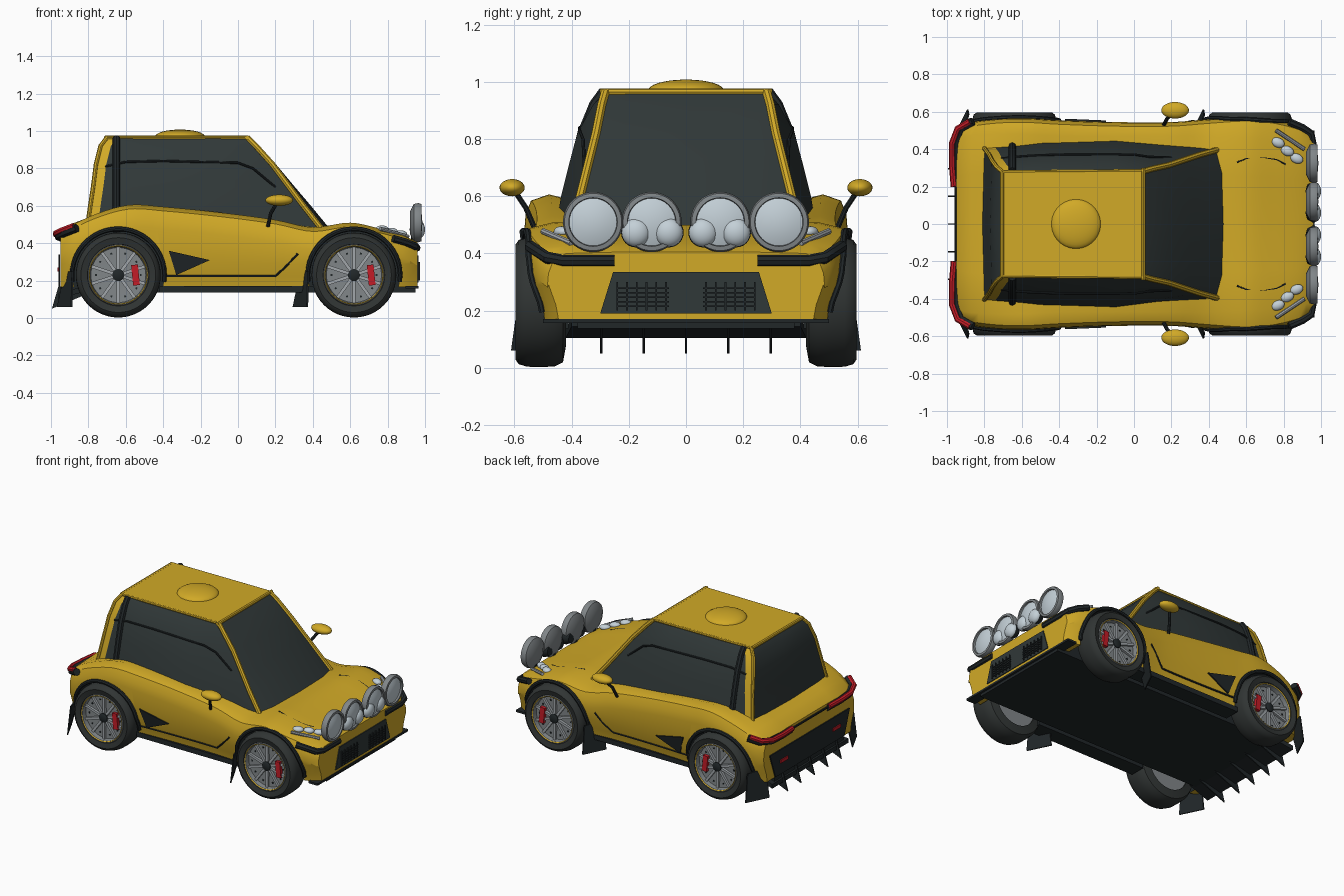
import bpy, bmesh, math
from mathutils import Vector, Matrix

if "Cube" in bpy.data.objects:
    bpy.data.objects.remove(bpy.data.objects["Cube"])


def material(name, rgb):
    m = bpy.data.materials.new(name)
    m.use_nodes = True
    m.diffuse_color = (*rgb, 1)
    m.node_tree.nodes["Principled BSDF"].inputs["Base Color"].default_value = (*rgb, 1)
    return m


PAINT = material("yellow paint", (.64, .40, .02))
GLASS = material("dark glass", (.03, .04, .04))
BLACK = material("black trim", (.015, .02, .022))
RUBBER = material("tyre rubber", (.03, .035, .034))
GREY = material("wheel grey", (.22, .24, .25))
SILVER = material("silver", (.36, .39, .41))
LENS = material("lamp lens", (.55, .63, .68))
RED = material("red", (.55, .012, .02))


def finish(ob, angle=40):
    bpy.ops.object.select_all(action='DESELECT')
    ob.select_set(True)
    bpy.context.view_layer.objects.active = ob
    bpy.ops.object.shade_smooth_by_angle(angle=math.radians(angle))
    return ob


def from_bmesh(name, bm, *mats, angle=40):
    bmesh.ops.recalc_face_normals(bm, faces=bm.faces)
    me = bpy.data.meshes.new(name)
    bm.to_mesh(me)
    bm.free()
    for m in mats:
        me.materials.append(m)
    ob = bpy.data.objects.new(name, me)
    bpy.context.collection.objects.link(ob)
    return finish(ob, angle)


def box(name, c, size, mat, rot=None):
    bm = bmesh.new()
    m = Matrix.Translation(c) @ (rot or Matrix()) @ Matrix.Diagonal((*size, 1))
    bmesh.ops.create_cube(bm, size=1, matrix=m)
    return from_bmesh(name, bm, mat)


def ball(name, c, r, mat, rot=None):
    bm = bmesh.new()
    m = Matrix.Translation(c) @ (rot or Matrix()) @ Matrix.Diagonal((*r, 1))
    bmesh.ops.create_uvsphere(bm, u_segments=28, v_segments=16, radius=1, matrix=m)
    return from_bmesh(name, bm, mat)


def tube(name, pts, r, mat):
    cu = bpy.data.curves.new(name, 'CURVE')
    cu.dimensions = '3D'
    cu.bevel_depth, cu.bevel_resolution, cu.use_fill_caps = r, 2, True
    sp = cu.splines.new('POLY')
    sp.points.add(len(pts) - 1)
    for p, co in zip(sp.points, pts):
        p.co = (*co, 1)
    cu.materials.append(mat)
    ob = bpy.data.objects.new(name, cu)
    bpy.context.collection.objects.link(ob)
    bpy.ops.object.select_all(action='DESELECT')
    ob.select_set(True)
    bpy.context.view_layer.objects.active = ob
    bpy.ops.object.convert(target='MESH')
    return finish(bpy.context.object)


def plate(name, pts, push, mat):
    bm = bmesh.new()
    f = bm.faces.new([bm.verts.new(p) for p in pts])
    new = bmesh.ops.extrude_face_region(bm, geom=[f], use_keep_orig=True)["geom"]
    bmesh.ops.translate(bm, vec=push, verts=[v for v in new if isinstance(v, bmesh.types.BMVert)])
    return from_bmesh(name, bm, mat)


def lathe(name, profile, c, axis, mat, steps=48):
    """Profile of (radius, offset along axis), spun about the axis through c."""
    bm = bmesh.new()
    q = Vector((0, 0, 1)).rotation_difference(Vector(axis)).to_matrix()
    vs = [bm.verts.new(Vector(c) + q @ Vector((r, 0, h))) for r, h in profile]
    es = [bm.edges.new(p) for p in zip(vs, vs[1:])]
    bmesh.ops.spin(bm, geom=vs + es, cent=c, axis=axis, angle=math.tau, steps=steps, use_merge=True)
    bmesh.ops.remove_doubles(bm, verts=bm.verts, dist=.0004)
    return from_bmesh(name, bm, mat)


def loft(name, rings, mats, rule=lambda i, j: 0, angle=40):
    bm = bmesh.new()
    vs = [[bm.verts.new(p) for p in ring] for ring in rings]
    n = len(vs[0])
    for i in range(len(vs) - 1):
        for j in range(n):
            k = (j + 1) % n
            f = bm.faces.new((vs[i][j], vs[i][k], vs[i + 1][k], vs[i + 1][j]))
            f.material_index = rule(i, j)
    bm.faces.new(vs[0])
    bm.faces.new(vs[-1])
    return from_bmesh(name, bm, *mats, angle=angle)


# Body shell stations: x, centre height, shoulder height, deck half width, full half width
STATIONS = [(-.95, .46, .45, .45, .50), (-.90, .50, .49, .47, .535), (-.75, .54, .56, .48, .56),
            (-.58, .55, .605, .48, .565), (-.4, .55, .595, .47, .555), (-.1, .53, .565, .47, .545),
            (.2, .51, .525, .47, .545), (.4, .49, .485, .47, .56), (.6, .50, .51, .46, .572),
            (.75, .47, .48, .45, .56), (.9, .43, .435, .43, .52), (.96, .405, .40, .42, .485)]


def station(x):
    k = max(i for i in range(len(STATIONS) - 1) if STATIONS[i][0] <= max(x, -.95))
    p = [STATIONS[min(max(k + d, 0), len(STATIONS) - 1)] for d in (-1, 0, 1, 2)]
    h = p[2][0] - p[1][0]
    t = min(max((x - p[1][0]) / h, 0), 1)
    out = []
    for a in range(1, 5):
        m1, m2 = (h * (p[i + 2][a] - p[i][a]) / (p[i + 2][0] - p[i][0]) for i in (0, 1))
        out.append((2*t**3 - 3*t*t + 1) * p[1][a] + (t**3 - 2*t*t + t) * m1
                   + (3*t*t - 2*t**3) * p[2][a] + (t**3 - t*t) * m2)
    return out


def half_section(x):
    zc, zs, ws, wm = station(x)
    return [(0, zc), (ws * .55, zc), (ws, zs), (wm - .022, zs - .022), (wm - .004, zs - .07),
            (wm, zs - .12), (wm - .005, .29), (wm - .03, .22), (wm - .04, .165)]


def side_y(x, z):
    pts = half_section(x)[3:]
    for (y0, z0), (y1, z1) in zip(pts, pts[1:]):
        if z >= z1:
            return y0 + (y1 - y0) * min(max((z0 - z) / (z0 - z1), 0), 1)
    return pts[-1][0]


rings = []
for i in range(49):
    x = -.95 + 1.91 * i / 48
    half = half_section(x)
    rings.append([(x, y, z) for y, z in half] + [(x, -y, z) for y, z in half[:0:-1]])
body = loft("body_shell", rings, [PAINT, BLACK])

# Wheel wells
WHEELS = [(wx, s) for wx in (-.64, .62) for s in (1, -1)]
for wx, s in WHEELS:
    well = lathe("well_cutter", [(0, -.14), (.245, -.14), (.245, .2), (0, .2)], (wx, s * .52, .23), (0, s, 0), BLACK)
    mod = body.modifiers.new("well", 'BOOLEAN')
    mod.operation, mod.object, mod.solver = 'DIFFERENCE', well, 'EXACT'
    mod.material_mode = 'TRANSFER'
    bpy.context.view_layer.objects.active = body
    bpy.ops.object.modifier_apply(modifier=mod.name)
    bpy.data.objects.remove(well)
finish(body)

# Cabin levels: z, front x, windscreen bulge, rear x, half widths at front, middle, rear
LEVELS = [(.46, .46, .045, -.81, .40, .46, .42), (.60, .35, .04, -.79, .37, .437, .39),
          (.70, .275, .03, -.775, .345, .412, .37), (.82, .185, .02, -.76, .315, .38, .34),
          (.92, .095, .01, -.735, .295, .325, .305), (.965, .05, 0, -.70, .282, .285, .275)]
rings = []
for z, xf, b, xr, yf, ym, yr in LEVELS:
    half = [(xf + b, 0), (xf + b * .8, yf * .7), (xf, yf), (-.1, ym), (-.5, ym * .985),
            (xr + .055, yr + .01), (xr, yr), (xr - .01, 0)]
    rings.append([(x, y, z) for x, y in half] + [(x, -y, z) for x, y in half[6:0:-1]])
loft("cabin_glass", rings, [GLASS, PAINT], lambda i, j: int(j in (5, 8)), 30)
plate("roof_panel", rings[-1], (0, 0, .008), PAINT)
ball("roof_dome", (-.31, 0, .97), (.133, .133, .038), PAINT)
tube("roof_header", [(.05, -.3, .965), (.05, .3, .965)], .012, PAINT)
tube("rear_header", [(-.705, -.28, .965), (-.705, .28, .965)], .012, PAINT)

for s in (1, -1):
    side = "left_" if s > 0 else "right_"
    # Pillars, rails and window lines
    tube(side + "front_pillar", [(l[1], s * l[4], l[0]) for l in LEVELS], .016, PAINT)
    tube(side + "rear_pillar", [(l[3], s * l[6], l[0]) for l in LEVELS], .012, PAINT)
    tube(side + "roof_rail", [(.05, s * .284, .965), (-.7, s * .278, .965)], .01, PAINT)
    tube(side + "centre_pillar", [(-.65, s * (l[6] + .3 * (l[5] - l[6]) + .008), l[0]) for l in LEVELS], .02, BLACK)
    tube(side + "window_line", [(-.71, s * .35, .81), (-.6, s * .363, .835), (-.4, s * .372, .84),
                                (0, s * .372, .83), (.08, s * .36, .8), (.2, s * .355, .7)], .006, BLACK)
    # Door mirror
    ball(side + "mirror", (.22, s * .608, .63), (.074, .044, .03), PAINT)
    tube(side + "mirror_stalk", [(.16, s * .53, .49), (.175, s * .56, .56), (.21, s * .6, .62)], .01, BLACK)
    # Side trim: intake, sill line, skirt
    plate(side + "side_intake", [(x, s * (side_y(x, z) + .012), z) for x, z in ((-.37, .36), (-.15, .31), (-.33, .23))],
          (0, -s * .009, 0), BLACK)
    sill = [(-.4 + .1 * i, .225) for i in range(7)] + [(.26, .28), (.32, .345)]
    tube(side + "sill_line", [(x, s * side_y(x, z), z) for x, z in sill], .006, BLACK)
    box(side + "skirt", (.01, s * .465, .155), (.86, .11, .034), BLACK)
    # Hood seam, headlight pods and strip
    seam = [(.55, .33), (.6, .35), (.68, .357), (.76, .345), (.81, .32)]
    tube(side + "hood_seam", [(x, s * y, station(x)[0] + .001) for x, y in seam], .005, BLACK)
    tube(side + "headlight_strip", [(.76, s * .5, .478), (.91, s * .4, .435)], .011, SILVER)
    for x, y in ((.77, .435), (.82, .39), (.87, .35)):
        ball(side + "headlight_pod", (x, s * y, station(x)[0] + .01), (.036, .026, .02), LENS, Matrix.Rotation(-s * .4, 4, 'Z'))
    # Front bumper bar and corner
    tube(side + "bumper_bar", [(.955, s * .25, .375), (.955, s * .43, .375), (.945, s * .485, .385),
                               (.9, s * .515, .405), (.83, s * .545, .425)], .021, BLACK)
    # Round lamps
    for y in (.12, .325):
        lathe(side + "lamp_ring", [(.082, -.01), (.085, .012), (.1, .01), (.105, -.005), (.1, -.03), (.06, -.05), (0, -.05)],
              (.97, s * y, .51), (1, 0, 0), GREY)
        lathe(side + "lamp_lens", [(0, .016), (.05, .012), (.083, 0)], (.97, s * y, .51), (1, 0, 0), LENS, 32)
        tube(side + "lamp_post", [(.94, s * y, .39), (.94, s * y, .47)], .014, BLACK)
    for y in (.06, .175):
        ball(side + "small_lamp", (.965, s * y, .473), (.035, .05, .05), LENS)
        lathe(side + "small_lamp_shell", [(.051, .002), (.052, -.01), (.035, -.04), (0, -.048)],
              (.965, s * y, .473), (1, 0, 0), BLACK, 24)
    # Tail lights
    tail = [(-.955, .2, .44), (-.965, .32, .444), (-.965, .43, .45), (-.935, .51, .465), (-.87, .548, .49)]
    tube(side + "tail_light_frame", [(x + .008, s * y, z - .008) for x, y, z in tail], .024, BLACK)
    tube(side + "tail_light", [(x - .008, s * y, z + .003) for x, y, z in tail], .017, RED)
    box(side + "rear_reflector", (-.962, s * .29, .26), (.008, .08, .022), RED)
    # Grille slats
    for i in range(5):
        box(side + "grille_slat", (.968, s * .15, .215 + .016 * i), (.008, .18, .005), BLACK)
    for i in range(6):
        box(side + "grille_upright", (.969, s * (.07 + .034 * i), .25), (.008, .006, .1), BLACK)

# Nose, floor and tail
plate("grille", [(.958, y, z) for y, z in ((-.255, .335), (.255, .335), (.3, .19), (-.3, .19))], (.008, 0, 0), GLASS)
box("front_splitter", (.93, 0, .164), (.07, 1.0, .014), BLACK)
box("floor", (0, 0, .153), (1.9, .76, .03), BLACK)
plate("rear_panel", [(-.951, y, z) for y, z in ((-.44, .34), (.44, .34), (.38, .17), (-.38, .17))], (-.008, 0, 0), BLACK)
tube("rear_seam", [(-.951, -.2, .435), (-.951, .2, .435)], .008, BLACK)
plate("diffuser", [(-.8, -.4, .145), (-.8, .4, .145), (-.96, .42, .105), (-.96, -.42, .105)], (0, 0, .03), BLACK)
for i in range(-2, 3):
    plate("diffuser_fin", [(-.78, i * .148 - .004, .14), (-.96, i * .148 - .004, .17), (-.995, i * .148 - .004, .05)],
          (0, .008, 0), BLACK)

# Wheels with arches and mud flaps
for wx, s in WHEELS:
    pre = ("front_" if wx > 0 else "rear_") + ("left_" if s > 0 else "right_")
    c, out = Vector((wx, 0, .23)), (0, s, 0)
    lathe(pre + "tyre", [(.155, .56), (.165, .588), (.2, .597), (.217, .585), (.226, .555), (.227, .5), (.225, .46),
                         (.21, .43), (.155, .42), (.155, .56)], c, out, RUBBER)
    lathe(pre + "rim", [(.165, .58), (.16, .59), (.152, .586), (.147, .555), (0, .55)], c, out, GREY)
    lathe(pre + "rim_stripe", [(.158, .591), (.156, .594), (.152, .589)], c, out, PAINT)
    lathe(pre + "hub", [(.032, .55), (.032, .575), (.02, .582), (0, .582)], c, out, BLACK, 20)
    lathe(pre + "inner_disc", [(.155, .43), (0, .43)], c, out, GREY)
    for k in range(10):
        rot = Matrix.Rotation(math.tau * k / 10, 4, 'Y')
        box(pre + "spoke", c + Vector((0, s * .56, 0)) + rot @ Vector((0, 0, .09)), (.017, .018, .125), SILVER, rot)
        rot2 = Matrix.Rotation(math.tau * (k + .5) / 10, 4, 'Y')
        box(pre + "rim_bolt", c + Vector((0, s * .553, 0)) + rot2 @ Vector((0, 0, .12)), (.01, .01, .01), BLACK, rot2)
    box(pre + "caliper", c + Vector((.092, s * .565, 0)), (.036, .022, .11), RED, Matrix.Rotation(-.1, 4, 'Y'))
    arch = []
    for k in range(25):
        a = math.radians(-8 + 196 * k / 24)
        x, z = wx + .247 * math.cos(a), .23 + .247 * math.sin(a)
        arch.append((x, s * (side_y(x, z) + .004), z))
    tube(pre + "arch_trim", arch, .013, BLACK)
    b = wx - .25
    plate(pre + "mud_flap", [(b - .03, s * .44, .25), (b + .01, s * .585, .25), (b + .005, s * .612, .06), (b - .07, s * .46, .06)],
          (-.008, 0, 0), BLACK)
